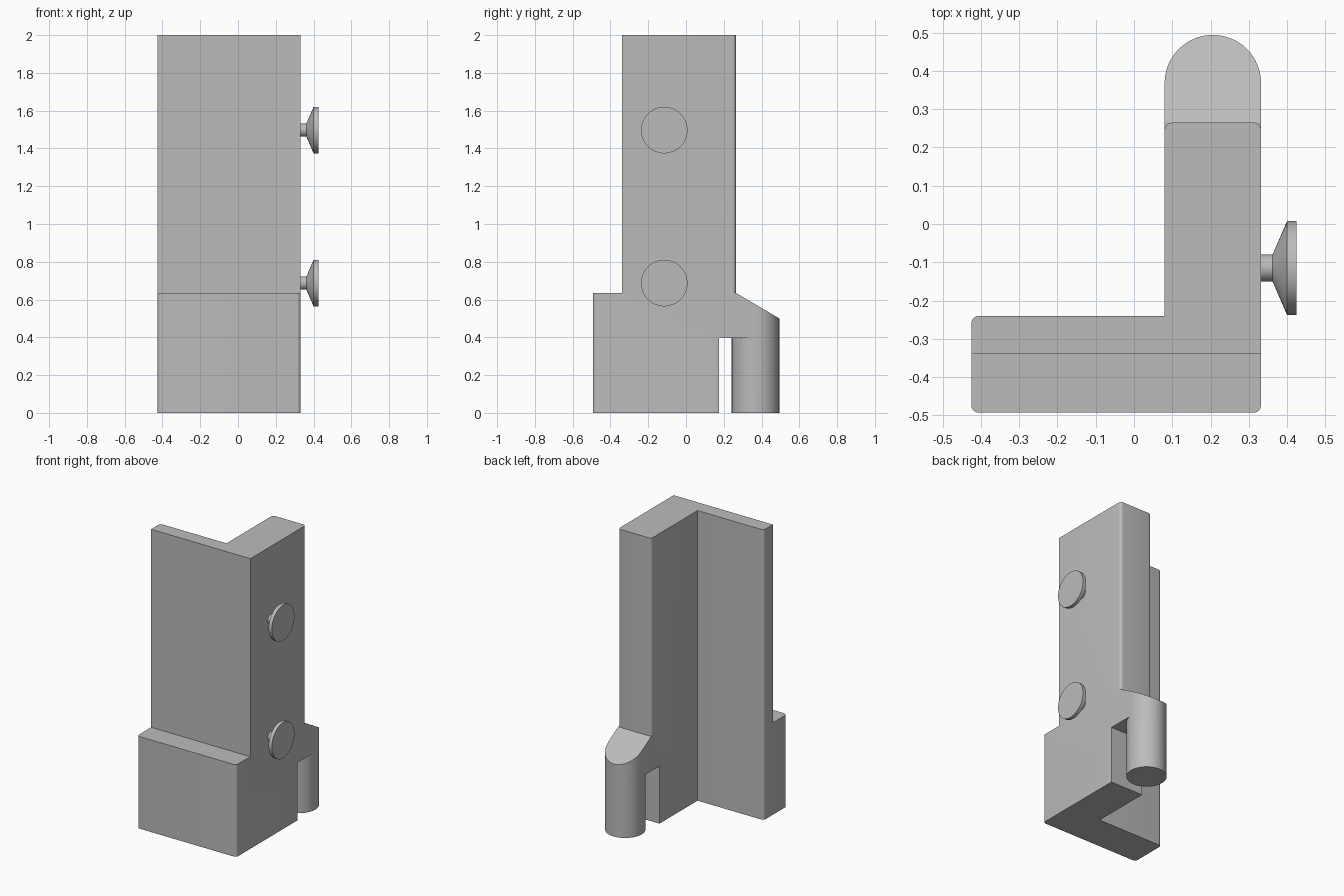
import bpy, bmesh
from math import pi, cos, sin, atan2
from mathutils import Vector

cube = bpy.data.objects.get("Cube")
if cube:
    bpy.data.objects.remove(cube, do_unlink=True)

grey = bpy.data.materials.new("plain_grey")
grey.use_nodes = True
colour = (0.5, 0.5, 0.5, 1)
grey.diffuse_color = colour
grey.node_tree.nodes["Principled BSDF"].inputs["Base Color"].default_value = colour

# Main dimensions
LEFT, RIGHT, INNER = -0.425, 0.332, 0.08
FRONT, STEP, WALL_BACK, ARM_BACK = -0.493, -0.34, -0.24, 0.265
PEG_X, PEG_Y, PEG_R = (INNER + RIGHT) / 2, 0.368, (RIGHT - INNER) / 2
BASE_TOP, SLOT_TOP, FILLET = 0.635, 0.397, 0.02


def finish(name, bm):
    bmesh.ops.recalc_face_normals(bm, faces=bm.faces)
    mesh = bpy.data.meshes.new(name)
    bm.to_mesh(mesh)
    bm.free()
    mesh.materials.append(grey)
    obj = bpy.data.objects.new(name, mesh)
    bpy.context.collection.objects.link(obj)
    return obj


def prism(outline, bottom, top):
    bm = bmesh.new()
    face = bm.faces.new([bm.verts.new((x, y, bottom)) for x, y in outline])
    geom = bmesh.ops.extrude_face_region(bm, geom=[face])["geom"]
    moved = [v for v in geom if isinstance(v, bmesh.types.BMVert)]
    bmesh.ops.translate(bm, verts=moved, vec=(0, 0, top - bottom))
    return bm


def arc(cx, cy, r, start, end, steps):
    angles = [start + (end - start) * i / steps for i in range(steps + 1)]
    return [(cx + r * cos(a), cy + r * sin(a)) for a in angles]


def corner(x, y, sx, sy):
    """Rounded outer corner, counter-clockwise; sx and sy point outwards."""
    mid = atan2(sy, sx)
    return arc(x - sx * FILLET, y - sy * FILLET, FILLET, mid - pi / 4, mid + pi / 4, 6)


def smooth(obj):
    bpy.ops.object.select_all(action="DESELECT")
    obj.select_set(True)
    bpy.context.view_layer.objects.active = obj
    bpy.ops.object.shade_smooth_by_angle(angle=pi / 6)


def combine(obj, other, operation):
    bpy.context.view_layer.objects.active = obj
    mod = obj.modifiers.new(operation.lower(), "BOOLEAN")
    mod.operation, mod.object, mod.solver = operation, other, "EXACT"
    bpy.ops.object.modifier_apply(modifier=mod.name)
    bpy.data.objects.remove(other, do_unlink=True)


# Base: thick L with a round-ended arm
inner_side = [(INNER, WALL_BACK)] + corner(LEFT, WALL_BACK, -1, 1)
base_outline = (corner(RIGHT, FRONT, 1, -1) + arc(PEG_X, PEG_Y, PEG_R, 0, pi, 32)
                + inner_side + corner(LEFT, FRONT, -1, -1))
bm = prism(base_outline, 0, BASE_TOP)

# Sloping top over the round end
cut = bmesh.ops.bisect_plane(
    bm, geom=bm.verts[:] + bm.edges[:] + bm.faces[:],
    plane_co=(0, ARM_BACK, BASE_TOP), plane_no=Vector((0, 0.135, 0.229)).normalized(),
    clear_outer=True)
rim = [e for e in bm.edges if e.is_boundary]
bmesh.ops.edgenet_fill(bm, edges=rim)
body = finish("corner_body", bm)

# Slot that frees the round peg from the arm
slot_outline = ([(0, 0.175), (0.45, 0.175), (0.45, PEG_Y)]
                + arc(PEG_X, PEG_Y, PEG_R, 0, -pi, 32) + [(0, PEG_Y)])
slot = finish("slot_cutter", prism(slot_outline, -0.1, SLOT_TOP))
slot.hide_render = True
combine(body, slot, "DIFFERENCE")

# Tall thin walls above the base
wall_outline = ([(LEFT, STEP), (RIGHT, STEP)] + corner(RIGHT, ARM_BACK, 1, 1)
                + corner(INNER, ARM_BACK, -1, 1) + inner_side)
walls = finish("tall_walls", prism(wall_outline, BASE_TOP, 2))
combine(body, walls, "UNION")
smooth(body)

# Flared knobs on the side wall, turned around the x axis
knob_profile = [(RIGHT, 0.035), (0.362, 0.035), (0.4, 0.123), (0.425, 0.123)]
for name, height in (("lower_knob", 0.687), ("upper_knob", 1.497)):
    bm = bmesh.new()
    rings = [[bm.verts.new((x, -0.115 + y, height + z)) for y, z in arc(0, 0, r, 0, 2 * pi, 48)[:-1]]
             for x, r in knob_profile]
    for a, b in zip(rings, rings[1:]):
        for i in range(len(a)):
            bm.faces.new((a[i - 1], a[i], b[i], b[i - 1]))
    bm.faces.new(rings[0])
    bm.faces.new(rings[-1])
    smooth(finish(name, bm))
